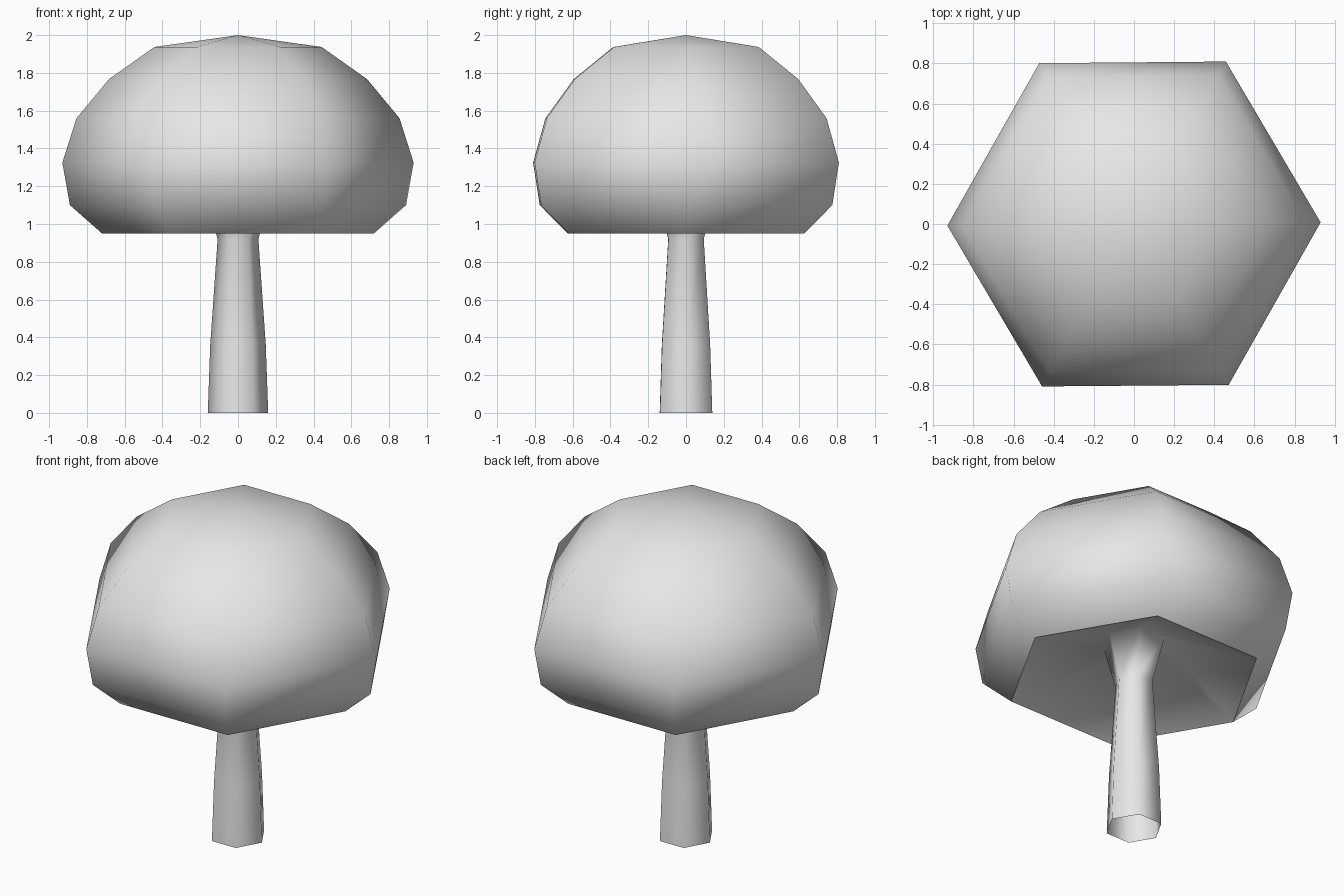
import bpy
import bmesh
from math import cos, sin, tau, radians

SIDES = 6
TURN = radians(0.5)

# Remove the default cube
cube = bpy.data.objects.get("Cube")
if cube:
    bpy.data.objects.remove(cube, do_unlink=True)

# Single plain grey material
grey = bpy.data.materials.new("plain_grey")
grey.use_nodes = True
colour = (0.8, 0.8, 0.8, 1)
grey.diffuse_color = colour
for node in grey.node_tree.nodes:
    if node.type == "BSDF_PRINCIPLED":
        node.inputs["Base Color"].default_value = colour


def revolve(name, profile):
    """Sweep a (radius, height) profile into a smooth six-sided shell."""
    bm = bmesh.new()
    rings = []
    for r, z in profile:
        if r == 0:
            rings.append([bm.verts.new((0, 0, z))] * SIDES)
        else:
            angles = [TURN + tau * i / SIDES for i in range(SIDES)]
            rings.append([bm.verts.new((r * cos(a), r * sin(a), z)) for a in angles])
    for low, high in zip(rings, rings[1:]):
        for i in range(SIDES):
            j = (i + 1) % SIDES
            corners = dict.fromkeys((low[i], low[j], high[j], high[i]))
            bm.faces.new(list(corners)).smooth = True
    mesh = bpy.data.meshes.new(name)
    bm.to_mesh(mesh)
    bm.free()
    mesh.materials.append(grey)
    obj = bpy.data.objects.new(name, mesh)
    bpy.context.collection.objects.link(obj)
    return obj


# Domed cap, from the lower rim to the tip
revolve("cap", [(0.72, 0.95), (0.89, 1.1), (0.93, 1.325), (0.855, 1.56),
                (0.683, 1.767), (0.443, 1.937), (0, 2)])

# Open-bottomed stem that flares into the hollow underside and meets the rim
revolve("stem_and_underside", [(0.16, 0), (0.147, 0.36), (0.108, 0.92),
                               (0.177, 1.18), (0.72, 0.95)])
